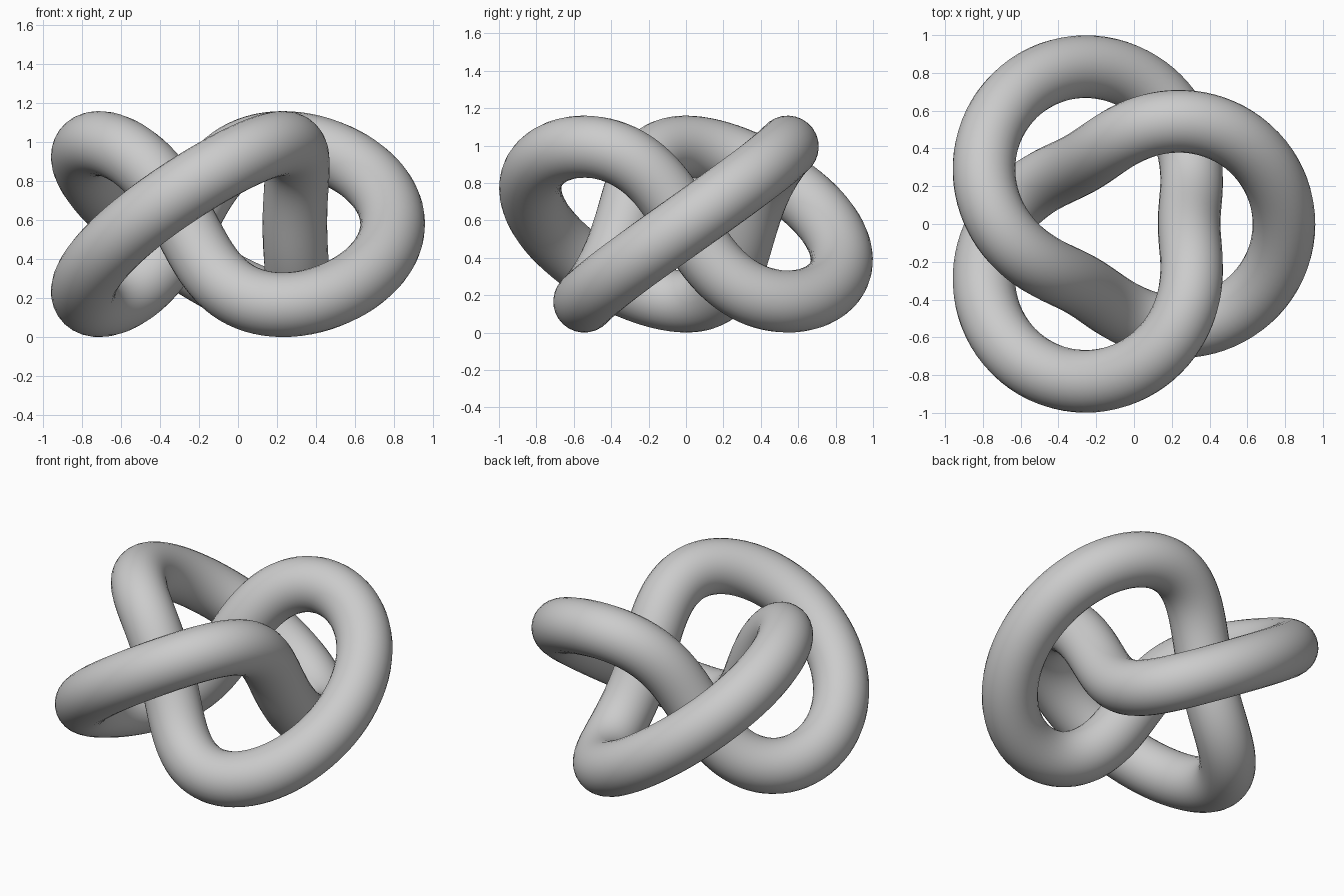
import bpy
from math import sin, cos, tau

cube = bpy.data.objects.get("Cube")
if cube:
    bpy.data.objects.remove(cube, do_unlink=True)

RING, SWING, RISE, TUBE = 0.628, 0.251, 0.414, 0.166
STEPS = 240


def knot_point(t):
    """Centre line of a three-lobed knot: twice round, three times over."""
    reach = RING + SWING * cos(3 * t)
    return reach * cos(2 * t), reach * sin(2 * t), RISE * sin(3 * t)


points = [knot_point(tau * i / STEPS) for i in range(STEPS)]
xs = [p[0] for p in points]
middle = (max(xs) + min(xs)) / 2

# Closed path with a round section
path = bpy.data.curves.new("knot_path", "CURVE")
path.dimensions = "3D"
path.bevel_depth = TUBE
path.bevel_resolution = 12
path.twist_mode = "MINIMUM"
spline = path.splines.new("POLY")
spline.points.add(STEPS - 1)
for target, (x, y, z) in zip(spline.points, points):
    target.co = (x - middle, y, z + RISE + TUBE, 1)
spline.use_cyclic_u = True
helper = bpy.data.objects.new("knot_path", path)
bpy.context.collection.objects.link(helper)

# Turn the swept tube into a mesh
bpy.context.view_layer.update()
evaluated = helper.evaluated_get(bpy.context.evaluated_depsgraph_get())
mesh = bpy.data.meshes.new_from_object(evaluated)
mesh.name = "knot_tube"
knot = bpy.data.objects.new("knot_tube", mesh)
bpy.context.collection.objects.link(knot)
bpy.data.objects.remove(helper, do_unlink=True)
mesh.polygons.foreach_set("use_smooth", [True] * len(mesh.polygons))

# Plain grey material
grey = bpy.data.materials.new("light_grey")
grey.use_nodes = True
colour = (0.6, 0.6, 0.6, 1)
grey.diffuse_color = colour
grey.node_tree.nodes["Principled BSDF"].inputs["Base Color"].default_value = colour
mesh.materials.clear()
mesh.materials.append(grey)
